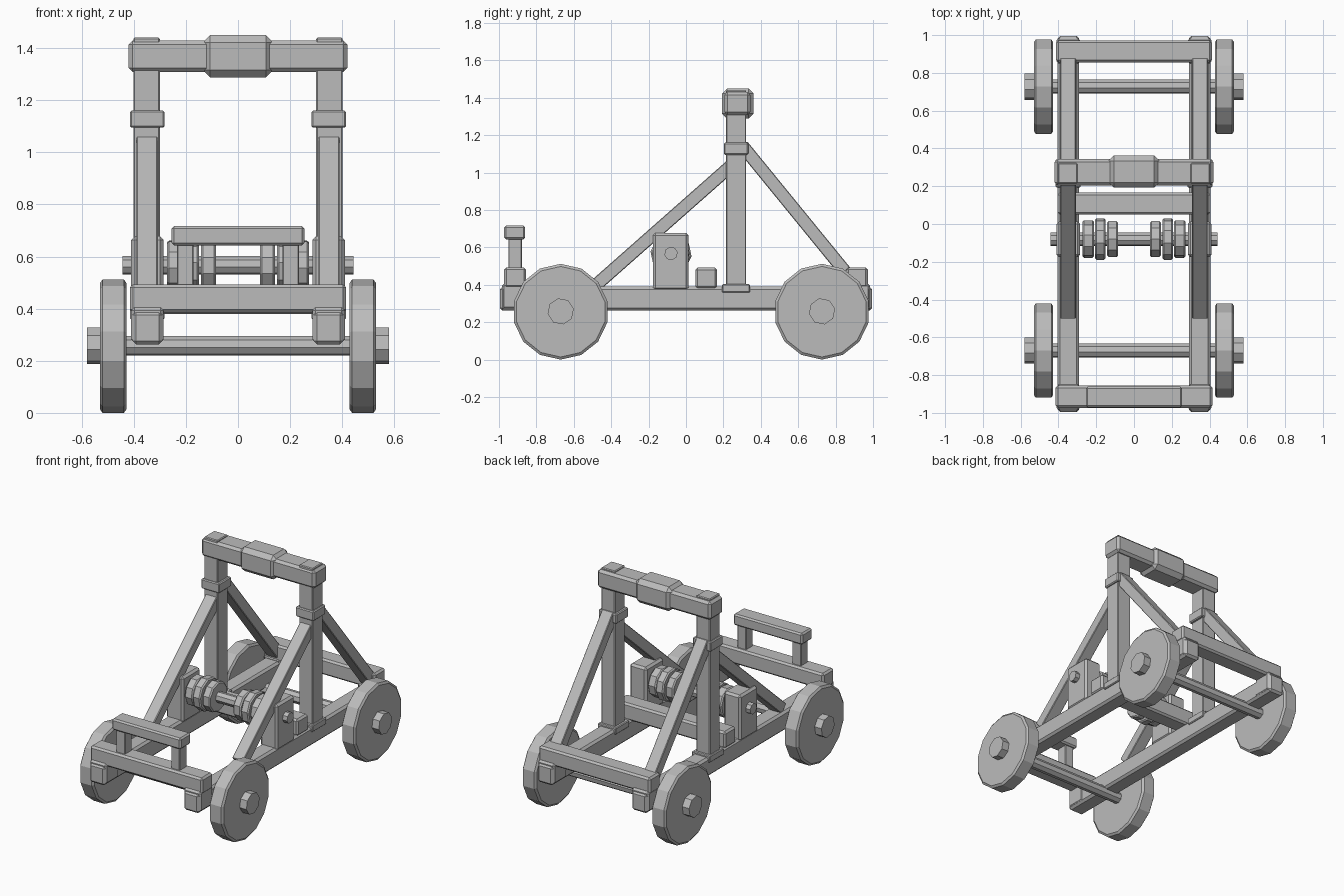
import bpy, bmesh, math
from mathutils import Matrix, Vector

if "Cube" in bpy.data.objects:
    bpy.data.objects.remove(bpy.data.objects["Cube"])

mat = bpy.data.materials.new("plain grey")
mat.diffuse_color = (0.5, 0.5, 0.5, 1)
mat.use_nodes = True
mat.node_tree.nodes["Principled BSDF"].inputs["Base Color"].default_value = mat.diffuse_color


def finish(bm, name):
    bmesh.ops.recalc_face_normals(bm, faces=bm.faces)
    me = bpy.data.meshes.new(name)
    bm.to_mesh(me)
    bm.free()
    me.materials.append(mat)
    ob = bpy.data.objects.new(name, me)
    bpy.context.collection.objects.link(ob)
    return ob


def box(name, x, y, z, bevel=0.01, matrix=None):
    """Chamfered box from (min, max) ranges."""
    bm = bmesh.new()
    bmesh.ops.create_cube(bm, size=1)
    for v in bm.verts:
        v.co = Vector([(r[0] + r[1]) / 2 + c * (r[1] - r[0]) for r, c in zip((x, y, z), v.co)])
    if bevel:
        bmesh.ops.bevel(bm, geom=bm.edges[:], offset=bevel, segments=1, affect='EDGES')
    if matrix:
        bm.transform(matrix)
    return finish(bm, name)


def lathe(name, profile, y, z, sides, phase=0.0):
    """Faceted solid around an x-directed axis; profile is (x, radius) pairs."""
    bm = bmesh.new()
    rings = []
    for x, r in profile:
        rings.append([bm.verts.new((x, y + r * math.sin(phase + 2 * math.pi * i / sides),
                                    z - r * math.cos(phase + 2 * math.pi * i / sides)))
                      for i in range(sides)])
    for a, b in zip(rings, rings[1:]):
        for i in range(sides):
            j = (i + 1) % sides
            bm.faces.new((a[i], a[j], b[j], b[i]))
    bm.faces.new(rings[0])
    bm.faces.new(rings[-1])
    return finish(bm, name)


def mirrored(s, a, b):
    return (min(s * a, s * b), max(s * a, s * b))


def brace(name, x, p, q, thick):
    """Slanted beam in the y-z plane from p to q."""
    d = Vector((0, q[0] - p[0], q[1] - p[1]))
    m = Matrix.Translation((0, p[0], p[1])) @ Matrix.Rotation(math.atan2(d.z, d.y), 4, 'X')
    box(name, x, (0, d.length), (-thick / 2, thick / 2), 0.004, m)


for s, side in ((-1, "left"), (1, "right")):
    # chassis rails with slightly thicker ends
    box(side + "_rail", mirrored(s, 0.29, 0.405), (-0.995, 0.995), (0.262, 0.39), 0.014)
    for y in ((-0.985, -0.85), (0.85, 0.985)):
        box(side + "_rail_end", mirrored(s, 0.285, 0.41), y, (0.27, 0.405), 0.012)
    # uprights with collars
    box(side + "_upright", mirrored(s, 0.30, 0.402), (0.214, 0.322), (0.37, 1.44), 0.005)
    box(side + "_foot_collar", mirrored(s, 0.282, 0.415), (0.193, 0.342), (0.358, 0.403), 0.005)
    box(side + "_upper_collar", mirrored(s, 0.282, 0.415), (0.203, 0.333), (1.095, 1.16), 0.006)
    # diagonal braces
    xr = mirrored(s, 0.308, 0.39)
    brace(side + "_front_brace", xr, (-0.48, 0.40), (0.245, 1.04), 0.07)
    brace(side + "_rear_brace", xr, (0.90, 0.41), (0.30, 1.145), 0.07)
    # winch bearing block
    box(side + "_winch_block", mirrored(s, 0.285, 0.41), (-0.176, 0.014), (0.37, 0.678), 0.014)
    # rope drum rings
    for i, (a, b, r) in enumerate(((0.085, 0.142, 0.1), (0.15, 0.207, 0.11), (0.212, 0.272, 0.1))):
        lathe(side + "_drum_ring", [(s * a, r - 0.008), (s * (a + 0.008), r),
                                    (s * (b - 0.008), r), (s * b, r - 0.008)],
              -0.08, 0.565, 10, 0.2 * i)
    # handrail posts
    box(side + "_handrail_post", mirrored(s, 0.17, 0.235), (-0.95, -0.877), (0.47, 0.66), 0.004)
    # wheels and hubs
    for y, end in ((-0.67, "front"), (0.727, "rear")):
        lathe(f"{end}_{side}_wheel", [(s * 0.428, 0.242), (s * 0.438, 0.256),
                                      (s * 0.52, 0.256), (s * 0.53, 0.242)], y, 0.256, 14)
        lathe(f"{end}_{side}_hub", [(s * 0.52, 0.071), (s * 0.58, 0.071)], y, 0.258, 8, 0.2)

# axles and winch shaft
for y, end in ((-0.67, "front"), (0.727, "rear")):
    lathe(end + "_axle", [(-0.45, 0.038), (0.45, 0.038)], y, 0.258, 8, 0.2)
lathe("winch_shaft", [(-0.443, 0.036), (0.443, 0.036)], -0.08, 0.567, 8, 0.2)

# cross beams
box("front_cross_beam", (-0.415, 0.415), (-0.973, -0.855), (0.385, 0.493), 0.012)
box("middle_cross_beam", (-0.405, 0.405), (0.05, 0.166), (0.38, 0.492), 0.012)
box("rear_cross_beam", (-0.412, 0.412), (0.856, 0.972), (0.385, 0.493), 0.012)

# handrail
box("handrail", (-0.255, 0.255), (-0.972, -0.86), (0.642, 0.717), 0.01)

# top beam and padded stop
box("top_beam", (-0.42, 0.42), (0.205, 0.345), (1.308, 1.43), 0.016)
box("arm_stop_pad", (-0.135, 0.135), (0.192, 0.362), (1.288, 1.45), 0.028)
